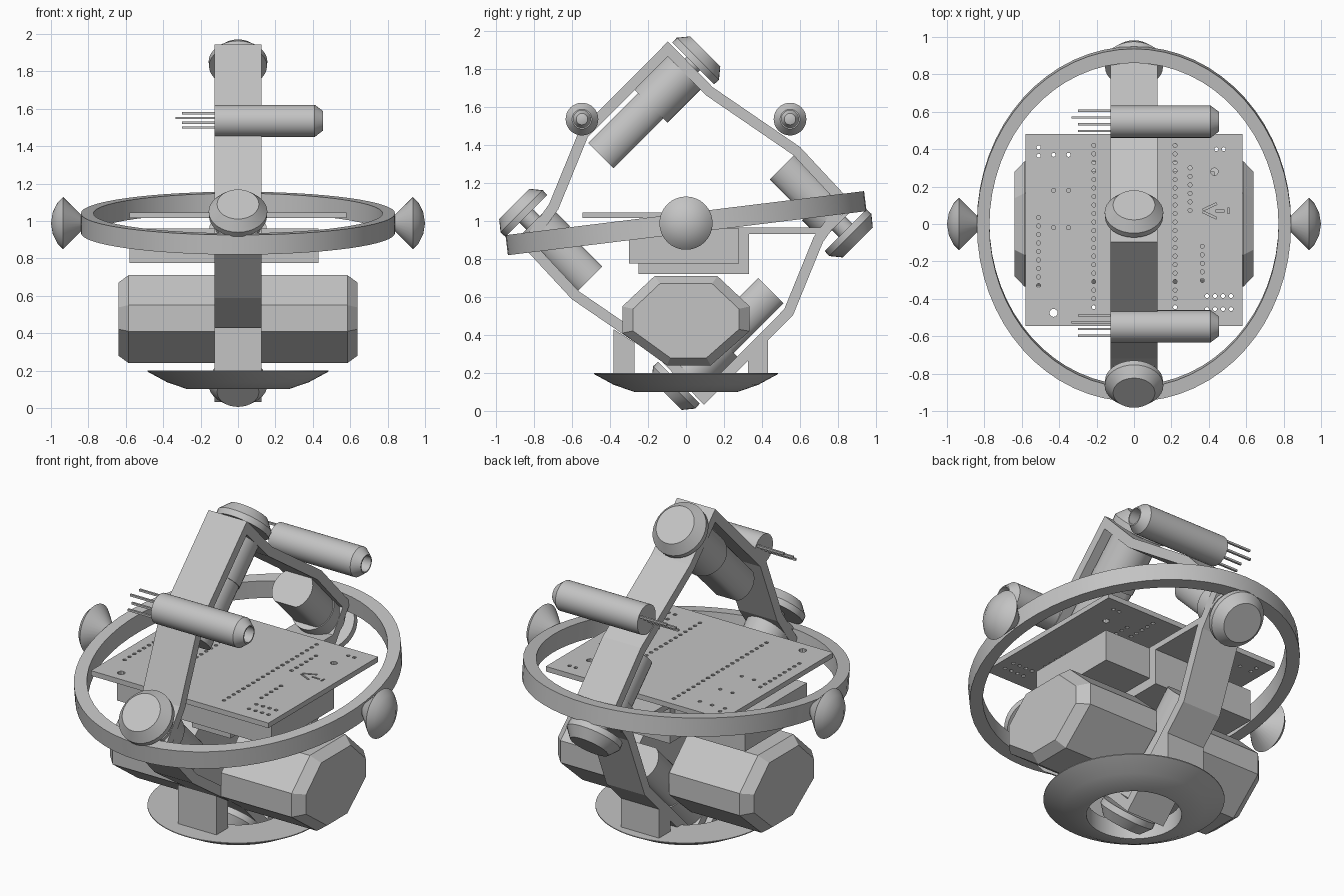
import bpy, bmesh, math
from mathutils import Matrix, Vector

if "Cube" in bpy.data.objects:
    bpy.data.objects.remove(bpy.data.objects["Cube"], do_unlink=True)

GREY = bpy.data.materials.new("plain_grey")
GREY.use_nodes = True
GREY.diffuse_color = (0.55, 0.55, 0.55, 1)
GREY.node_tree.nodes["Principled BSDF"].inputs["Base Color"].default_value = GREY.diffuse_color

MID = 0.988          # height of the ring centre
HALF = 0.125         # half width of the strap
T = Matrix.Translation


def R(angle, axis):
    return Matrix.Rotation(math.radians(angle), 4, axis)


def finish(bm, name, smooth=True):
    bmesh.ops.recalc_face_normals(bm, faces=bm.faces)
    mesh = bpy.data.meshes.new(name)
    bm.to_mesh(mesh)
    bm.free()
    mesh.materials.append(GREY)
    ob = bpy.data.objects.new(name, mesh)
    bpy.context.collection.objects.link(ob)
    if smooth:
        bpy.ops.object.select_all(action="DESELECT")
        ob.select_set(True)
        bpy.context.view_layer.objects.active = ob
        bpy.ops.object.shade_smooth_by_angle(angle=math.radians(30))
    return ob


def lathe(name, profile, matrix, steps=32, closed=False, flat=None):
    """Spin (radius, height) points about local z; flat limits local y."""
    bm = bmesh.new()
    vs = [bm.verts.new((r, 0, h)) for r, h in profile]
    edges = [bm.edges.new(p) for p in zip(vs, vs[1:])]
    if closed:
        edges.append(bm.edges.new((vs[-1], vs[0])))
    bmesh.ops.spin(bm, geom=vs + edges, cent=(0, 0, 0), axis=(0, 0, 1),
                   angle=math.tau, steps=steps)
    bmesh.ops.remove_doubles(bm, verts=bm.verts, dist=0.0005)
    if flat:
        for v in bm.verts:
            v.co.y = max(-flat, min(flat, v.co.y))
    bm.transform(matrix)
    return finish(bm, name)


def box(name, x, y, z):
    bm = bmesh.new()
    size = [b - a for a, b in (x, y, z)]
    mid = [(a + b) / 2 for a, b in (x, y, z)]
    bmesh.ops.create_cube(bm, size=1, matrix=T(mid) @ Matrix.Diagonal((*size, 1)))
    return finish(bm, name, False)


# Strap: bent closed band, the same after a half turn about x
half_path = [(-0.095, 0.955), (0.14, 0.715), (0.6, 0.4), (0.87, 0.11),
             (0.72, -0.1), (0.563, -0.484)]
path = (half_path + [(-y, -z) for y, z in half_path])[::-1]
bm = bmesh.new()
rows = [[bm.verts.new((x, y, z + MID)) for x in (-HALF, HALF)] for y, z in path]
for i, a in enumerate(rows):
    b = rows[(i + 1) % len(rows)]
    bm.faces.new((a[0], b[0], b[1], a[1]))
strap = finish(bm, "strap", False)
mod = strap.modifiers.new("thickness", "SOLIDIFY")
mod.thickness = 0.055
mod.offset = -1
mod.use_even_offset = True

# Four motors, each a quarter turn from the last
for k, place in enumerate(("top", "front", "bottom", "back")):
    m = T((0, 0, MID)) @ R(90 * k - 45, "X") @ T((0, -0.567, 0))
    long = k % 2 == 0
    end, step = (-0.065, 0.305) if long else (0.15, 0.42)
    lathe(place + "_wheel", [(0, 0.62), (0.155, 0.62), (0.157, 0.655),
                             (0.112, 0.71), (0, 0.71)], m)
    lathe(place + "_shaft", [(0, 0.5), (0.05, 0.5), (0.05, 0.63), (0, 0.63)], m, 16)
    lathe(place + "_gearbox", [(0, step), (0.125, step), (0.125, 0.57), (0, 0.57)], m)
    lathe(place + "_motor", [(0, end), (0.12, end), (0.12, step + 0.01),
                             (0, step + 0.01)], m, 32, flat=0.094)

# Tilted oval ring
lathe("oval_ring", [(0.92, -0.053), (1, -0.053), (1, 0.053), (0.92, 0.053)],
      T((0, 0, MID)) @ R(7, "X") @ Matrix.Diagonal((0.84, 0.95, 1, 1)), 64, True)

# Domed side knobs
for name, side in (("left_knob", 1), ("right_knob", -1)):
    lathe(name, [(0, 0.8), (0.04, 0.8), (0.045, 0.84), (0.14, 0.935), (0.11, 0.965),
                 (0.06, 0.99), (0, 1)], T((0, 0, MID)) @ R(90 * side, "Y"))

# Sensor tubes with hollow tapered noses and rows of leads
for name, y in (("front", -0.547), ("back", 0.547)):
    m = T((0, y, 1.535)) @ R(90, "Y")
    lathe(name + "_tube", [(0, -HALF), (0.086, -HALF), (0.086, 0.41), (0.052, 0.455),
                           (0.045, 0.455), (0.045, 0.36), (0.03, 0.39), (0, 0.4)], m)
    for i in range(4):
        dy, dz = 0.058 - 0.036 * i, 0.04 - 0.025 * i
        far = -0.335 if i == 1 else -0.3
        box(name + "_lead", (far, -0.12), (y + dy - 0.006, y + dy + 0.006),
            (1.535 + dz - 0.006, 1.535 + dz + 0.006))

# Side pods: eight-sided prisms with chamfered outer ends
section = [(-0.335, 0.41), (-0.335, 0.55), (-0.165, 0.71), (0.165, 0.71),
           (0.335, 0.55), (0.335, 0.42), (0.13, 0.24), (-0.1, 0.24)]
for name, side in (("left_pod", 1), ("right_pod", -1)):
    bm = bmesh.new()
    loops = []
    for x, s in ((HALF, 1), (0.585, 1), (0.64, 0.83)):
        loops.append([bm.verts.new((side * x, y * s, 0.475 + (z - 0.475) * s))
                      for y, z in section])
    for a, b in zip(loops, loops[1:]):
        for i in range(8):
            j = (i + 1) % 8
            bm.faces.new((a[i], a[j], b[j], b[i]))
    bm.faces.new(loops[0])
    bm.faces.new(loops[-1])
    finish(bm, name, False)

# Dished base with an open centre, and two legs up to the strap
lathe("base_dish", [(0.255, 0.1), (0.27, 0.1), (0.38, 0.138), (0.485, 0.195),
                    (0.485, 0.2), (0.255, 0.2)], Matrix(), 64, True)
for name, y0, y1, ztop0, ztop1 in (("front_leg", -0.38, -0.27, 0.43, 0.36),
                                   ("back_leg", 0.325, 0.43, 0.29, 0.38)):
    leg = box(name, (-HALF, HALF), (y0, y1), (0.195, 0.4))
    for v in leg.data.vertices:
        if v.co.z > 0.3:
            v.co.z = ztop0 if v.co.y < (y0 + y1) / 2 else ztop1

# Holder under the board
box("holder", (-0.58, 0.43), (-0.3, 0.28), (0.775, 0.96))
box("holder_core", (-HALF, HALF), (-0.25, 0.33), (0.72, 0.965))
box("holder_arm", (-HALF, HALF), (0.3, 0.74), (0.93, 0.965))

# Circuit board with drilled holes
board = box("circuit_board", (-0.58, 0.58), (-0.545, 0.48), (1.015, 1.045))
holes = []
for x, top, count in ((-0.215, 0.42, 20), (0.22, 0.42, 20), (-0.51, 0.035, 9),
                      (0.3, 0.3, 6), (0.365, -0.12, 5)):
    holes += [(x, top - 0.0455 * i, 0.011) for i in range(count)]
for y in (-0.385, -0.455):
    holes += [(0.39 + 0.043 * i, y, 0.011) for i in range(4)]
holes += [(x, y, 0.011) for x in (-0.43, -0.35) for y in (0.37, 0.18, -0.02)]
holes += [(-0.51, 0.41, 0.011), (-0.51, 0.365, 0.011), (0.44, 0.4, 0.011),
          (0.48, 0.4, 0.011), (0.43, 0.28, 0.02), (-0.43, -0.475, 0.022)]
bm = bmesh.new()
for x, y, r in holes:
    bmesh.ops.create_cone(bm, cap_ends=True, segments=10, radius1=r, radius2=r,
                          depth=0.1, matrix=T((x, y, 1.03)))
# engraved arrow
for x, y, turn, length in ((0.405, 0.092, 25, 0.08), (0.405, 0.048, -25, 0.08),
                           (0.46, 0.07, 0, 0.05), (0.505, 0.07, 90, 0.03)):
    bmesh.ops.create_cube(bm, size=1, matrix=T((x, y, 1.045)) @ R(turn, "Z")
                          @ Matrix.Diagonal((length, 0.01, 0.02, 1)))
cutter = finish(bm, "hole_cutter", False)
cutter.hide_render = True
mod = board.modifiers.new("holes", "BOOLEAN")
mod.object = cutter
mod.solver = "EXACT"
bpy.ops.object.select_all(action="DESELECT")
board.select_set(True)
bpy.context.view_layer.objects.active = board
bpy.ops.object.modifier_apply(modifier=mod.name)
bpy.data.objects.remove(cutter, do_unlink=True)
